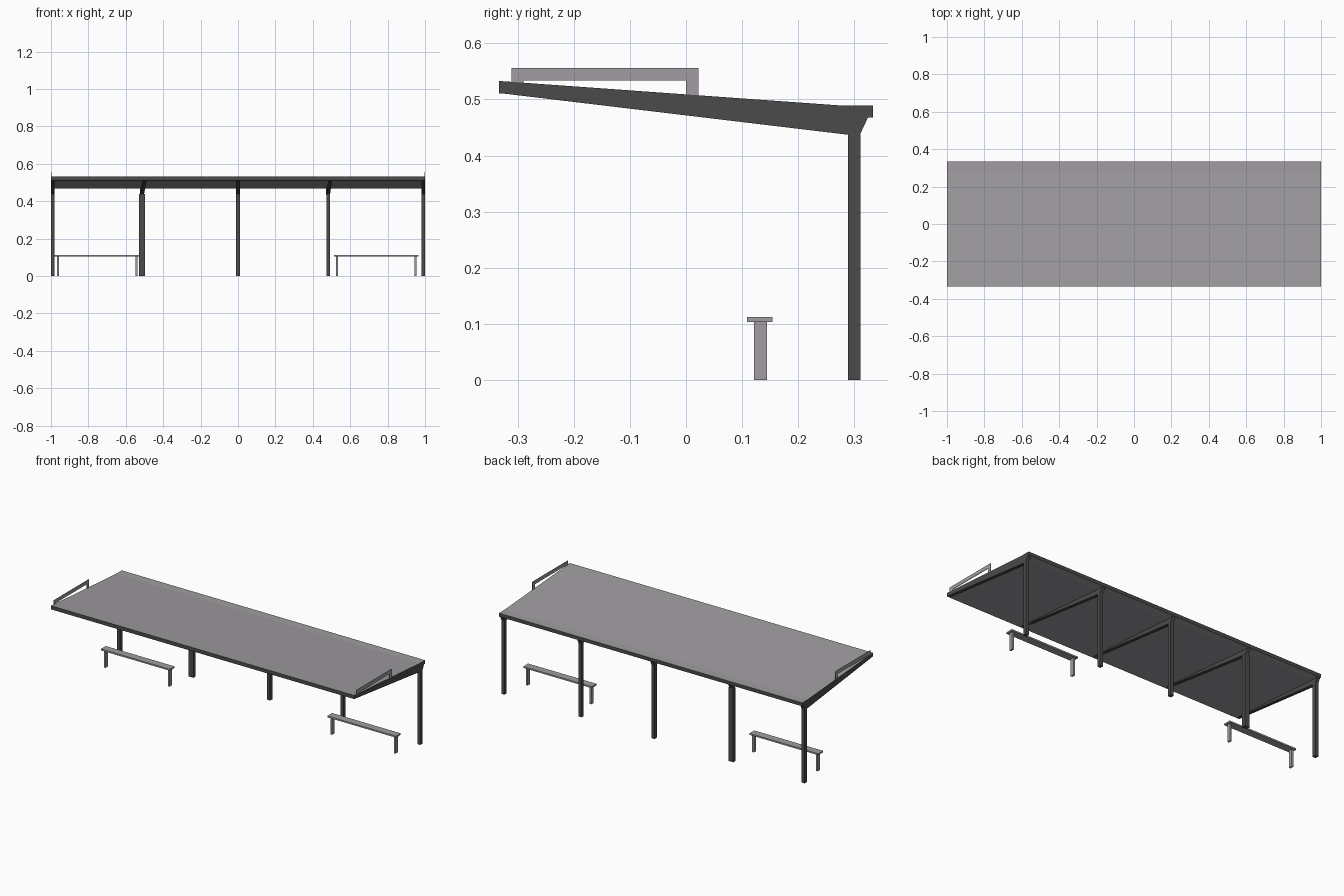
import bpy, bmesh

if "Cube" in bpy.data.objects:
    bpy.data.objects.remove(bpy.data.objects["Cube"])


def material(name, rgb):
    m = bpy.data.materials.new(name)
    m.diffuse_color = (*rgb, 1)
    m.use_nodes = True
    m.node_tree.nodes["Principled BSDF"].inputs["Base Color"].default_value = m.diffuse_color
    return m


DARK = material("charcoal steel", (0.07, 0.07, 0.07))
LIGHT = material("light grey metal", (0.355, 0.335, 0.36))


def finish(name, bm, mats):
    bmesh.ops.recalc_face_normals(bm, faces=bm.faces)
    me = bpy.data.meshes.new(name)
    bm.to_mesh(me)
    bm.free()
    for m in mats:
        me.materials.append(m)
    ob = bpy.data.objects.new(name, me)
    bpy.context.collection.objects.link(ob)
    return ob


def extrude_x(name, profile, x0, x1, mat, skew=0.0, sheet=None):
    """Side profile (y, z) extruded along x; skew shifts x towards the front edge."""
    bm = bmesh.new()

    def ring(x):
        return [bm.verts.new((x + skew * (0.3 - y) / 0.633, y, z)) for y, z in profile]
    a, b = ring(x0), ring(x1)
    bm.faces.new(a)
    bm.faces.new(b)
    n = len(profile)
    for i in range(n):
        j = (i + 1) % n
        bm.faces.new((a[i], a[j], b[j], b[i]))
    bmesh.ops.recalc_face_normals(bm, faces=bm.faces)
    if sheet:  # upward and downward faces take the second colour
        for f in bm.faces:
            f.material_index = 1 if abs(f.normal.z) > 0.5 else 0
    return finish(name, bm, [mat, sheet] if sheet else [mat])


def box(name, x0, x1, y0, y1, z0, z1, mat):
    return extrude_x(name, [(y0, z0), (y1, z0), (y1, z1), (y0, z1)], x0, x1, mat)


# roof slab: sloped sheet with a flat gutter strip at the back, dark edges
extrude_x("roof",
          [(-0.333, 0.511), (0.28, 0.468), (0.333, 0.468),
           (0.333, 0.489), (0.28, 0.489), (-0.333, 0.533)],
          -1, 1, DARK, sheet=LIGHT)

# posts with tapered rafters, slightly skewed on the inner bays
RAFTER = [(-0.333, 0.5115), (0.28, 0.469), (0.325, 0.469), (0.31, 0.437), (0.29, 0.437)]
for x0, x1, skew in [(-1, -0.98, 0), (-0.529, -0.497, 0.015), (-0.01, 0.01, 0),
                     (0.472, 0.492, 0.011), (0.98, 1, 0)]:
    box("post", x0, x1, 0.289, 0.311, 0, 0.438, DARK)
    c = (x0 + x1) / 2
    extrude_x("rafter", RAFTER, c - 0.01, c + 0.01, DARK, skew)

# benches
for x0, x1 in [(-0.980, -0.526), (0.513, 0.965)]:
    box("bench_seat", x0, x1, 0.109, 0.154, 0.103, 0.112, LIGHT)
    for lx in (x0 + 0.011, x1 - 0.022):
        box("bench_leg", lx, lx + 0.011, 0.121, 0.144, 0, 0.103, LIGHT)

# thin bent rails standing on the roof ends
RAIL = [(-0.311, 0.531), (-0.29, 0.530), (-0.29, 0.534), (0.0, 0.534),
        (0.0, 0.509), (0.022, 0.507), (0.022, 0.556), (-0.311, 0.556)]
for x0 in (-1.0, 0.997):
    extrude_x("roof_rail", RAIL, x0, x0 + 0.003, LIGHT)
